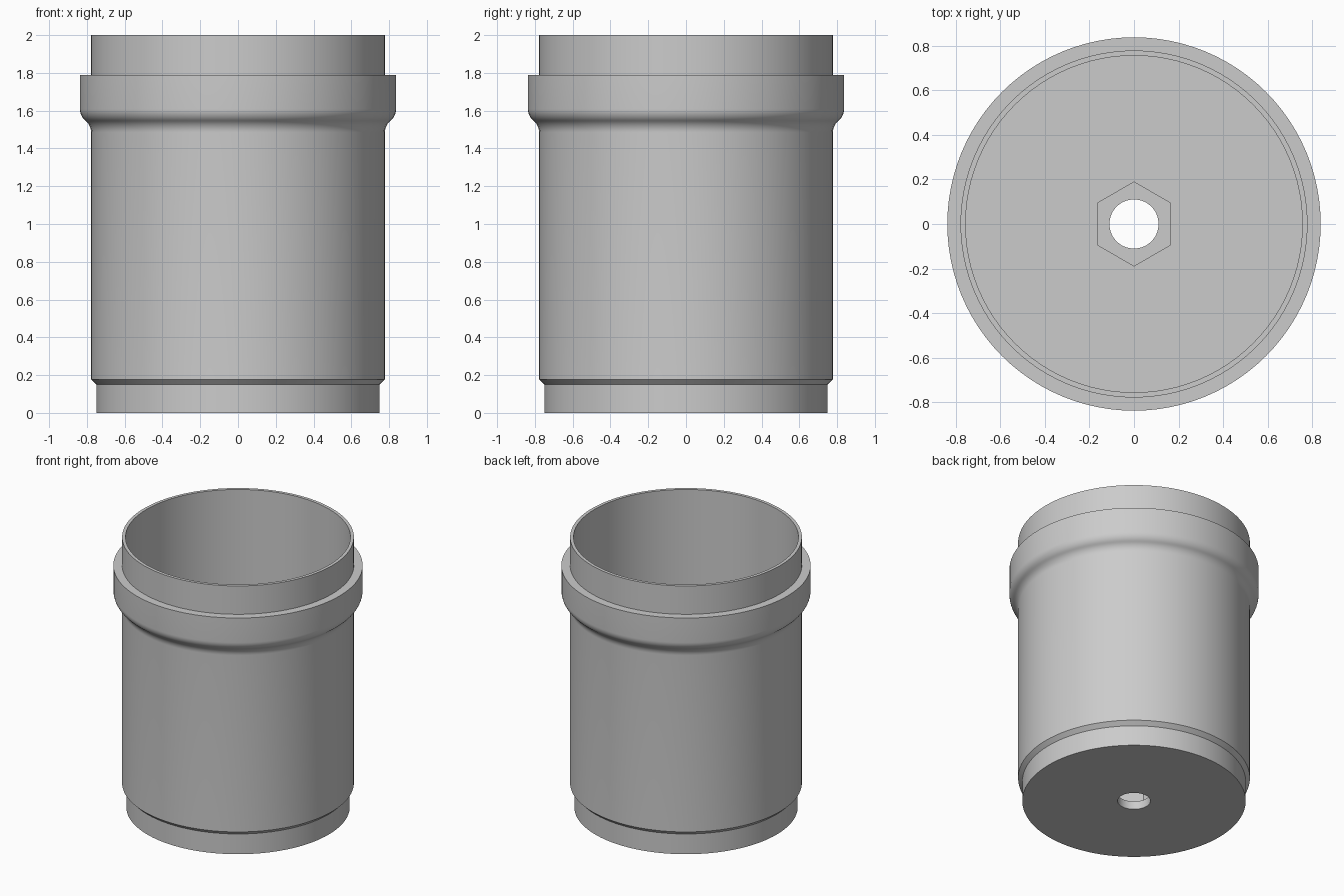
import bpy, bmesh
from math import sin, cos, pi, radians

SEGMENTS = 96

old = bpy.data.objects.get("Cube")
if old:
    bpy.data.objects.remove(old, do_unlink=True)

# Plain grey material
grey = bpy.data.materials.new("plain grey")
grey.use_nodes = True
colour = (0.6, 0.6, 0.6, 1)
grey.diffuse_color = colour
grey.node_tree.nodes["Principled BSDF"].inputs["Base Color"].default_value = colour


def circle(radius, z):
    return [(radius * cos(2 * pi * i / SEGMENTS), radius * sin(2 * pi * i / SEGMENTS), z)
            for i in range(SEGMENTS)]


def hexagon(apothem, z):
    """Six-sided ring with corners on the y axis, cut into SEGMENTS points."""
    points = []
    for i in range(SEGMENTS):
        a = 2 * pi * i / SEGMENTS
        off = (a + pi / 6) % (pi / 3) - pi / 6
        r = apothem / cos(off)
        points.append((r * cos(a), r * sin(a), z))
    return points


# Sizes
BODY, COLLAR, BORE, HOLE = 0.778, 0.837, 0.755, 0.11
FLOOR, SEAT = 0.2, 0.06

# Flared underside of the collar: a concave arc into a convex arc
bend, steps = radians(51), 8
fillet = (COLLAR - BODY) / (2 * (1 - cos(bend)))
base = 1.485
top = base + 2 * fillet * sin(bend)
angles = [bend * i / steps for i in range(steps + 1)]
flare = [(BODY + fillet * (1 - cos(a)), base + fillet * sin(a)) for a in angles]
flare += [(COLLAR - fillet * (1 - cos(a)), top - fillet * sin(a)) for a in reversed(angles[:-1])]

# Outside: stepped foot, chamfer, body, collar and top spigot
outside = [(HOLE, 0), (0.75, 0), (0.75, 0.15), (BODY, 0.178)]
outside += flare + [(COLLAR, 1.79), (BODY, 1.79), (BODY, 2)]
# Inside: bore, floor, hexagonal recess and through hole
rings = [circle(r, z) for r, z in outside + [(BORE, 2), (BORE, FLOOR)]]
rings += [hexagon(0.163, FLOOR), hexagon(0.163, SEAT), circle(HOLE, SEAT)]

bm = bmesh.new()
loops = [[bm.verts.new(p) for p in ring] for ring in rings]
for k, lower in enumerate(loops):
    upper = loops[(k + 1) % len(loops)]
    for i in range(SEGMENTS):
        j = (i + 1) % SEGMENTS
        bm.faces.new((lower[i], lower[j], upper[j], upper[i]))
bmesh.ops.recalc_face_normals(bm, faces=bm.faces)

mesh = bpy.data.meshes.new("collared_cup")
bm.to_mesh(mesh)
bm.free()
mesh.materials.append(grey)
cup = bpy.data.objects.new("collared_cup", mesh)
bpy.context.collection.objects.link(cup)

# Smooth the round walls, keep the rims sharp
bpy.ops.object.select_all(action="DESELECT")
cup.select_set(True)
bpy.context.view_layer.objects.active = cup
bpy.ops.object.shade_smooth_by_angle(angle=radians(30))
